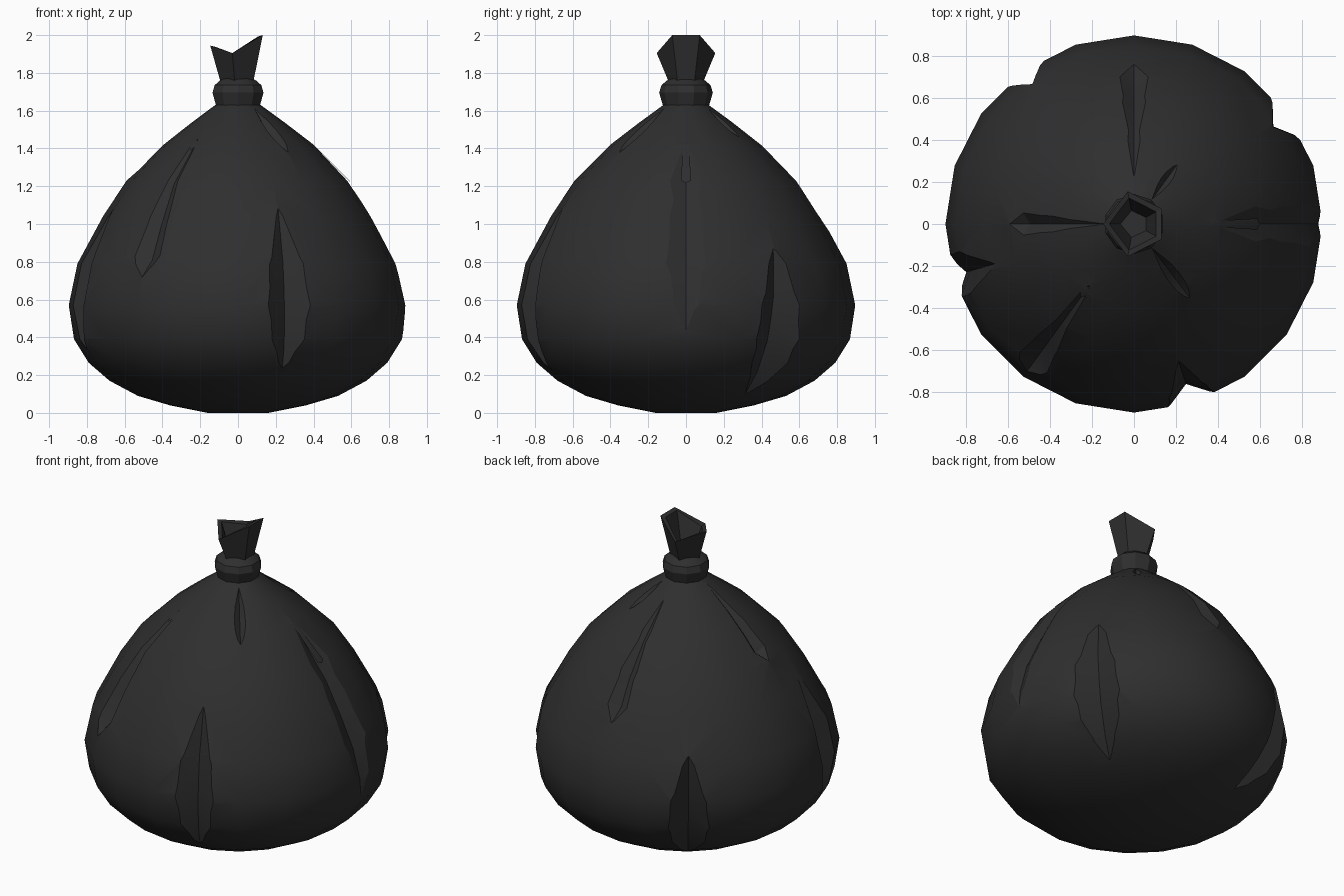
import bpy, bmesh, math
from mathutils import Vector

cube = bpy.data.objects.get("Cube")
if cube:
    bpy.data.objects.remove(cube, do_unlink=True)

plastic = bpy.data.materials.new("black_plastic")
plastic.use_nodes = True
colour = (0.028, 0.028, 0.028, 1)
plastic.diffuse_color = colour
plastic.node_tree.nodes["Principled BSDF"].inputs["Base Color"].default_value = colour


def loft(bm, rings):
    """Skin a list of equally long point rings and cap both ends."""
    loops = [[bm.verts.new(p) for p in ring] for ring in rings]
    n = len(loops[0])
    for a, b in zip(loops, loops[1:]):
        for i in range(n):
            j = (i + 1) % n
            bm.faces.new((a[i], a[j], b[j], b[i]))
    bm.faces.new(loops[0][::-1])
    bm.faces.new(loops[-1])


def circle(r, z, n, start=math.pi / 2):
    return [(r * math.cos(start + math.tau * i / n),
             r * math.sin(start + math.tau * i / n), z) for i in range(n)]


def finish(name, bm):
    bmesh.ops.remove_doubles(bm, verts=bm.verts, dist=1e-5)
    bmesh.ops.recalc_face_normals(bm, faces=bm.faces)
    mesh = bpy.data.meshes.new(name)
    bm.to_mesh(mesh)
    bm.free()
    mesh.materials.append(plastic)
    obj = bpy.data.objects.new(name, mesh)
    bpy.context.collection.objects.link(obj)
    return obj


def smooth(obj, degrees):
    bpy.ops.object.select_all(action='DESELECT')
    obj.select_set(True)
    bpy.context.view_layer.objects.active = obj
    bpy.ops.object.shade_smooth_by_angle(angle=math.radians(degrees))


# Bag body: turned profile of (radius, height)
profile = [(.16, 0), (.36, .04), (.53, .09), (.68, .17), (.79, .265), (.868, .39),
           (.896, .57), (.85, .79), (.715, 1.04), (.59, 1.23), (.4, 1.42),
           (.25, 1.535), (.12, 1.63)]
bm = bmesh.new()
loft(bm, [circle(r, z, 20) for r, z in profile])
body = finish("bag_body", bm)


def surface(z):
    """Radius and outward slope of the body at a height."""
    for (r0, z0), (r1, z1) in zip(profile, profile[1:]):
        if z <= z1:
            r = r0 + (r1 - r0) * (z - z0) / (z1 - z0)
            return r, Vector((z1 - z0, r0 - r1)).normalized()


# Creases: wedge cutters running down the body
LONG = [(0, 0), (.3, .75), (.5, 1), (.7, .95), (.9, .5), (1, 0)]
DROP = [(0, 0), (.3, .38), (.6, .75), (.84, 1), (1, 0)]
# angle, top height, bottom height, half width, depth, shape
creases = [
    (-72, 1.08, .24, .125, .09, LONG),
    (-126, 1.45, .72, .10, .06, DROP),
    (196, 1.08, .33, .125, .09, LONG),
    (35, .87, .1, .15, .1, LONG),
    (126, .84, .13, .13, .1, LONG),
    (0, 1.43, .44, .12, .045, LONG),
    (90, 1.55, .96, .08, .055, DROP),
    (180, 1.61, 1.23, .06, .05, DROP),
    (54, 1.61, 1.46, .025, .03, LONG),
    (-53, 1.61, 1.38, .035, .035, LONG),
]
bm = bmesh.new()
for angle, top, bottom, width, depth, shape in creases:
    a = math.radians(angle)
    out, side = Vector((math.cos(a), math.sin(a), 0)), Vector((-math.sin(a), math.cos(a), 0))
    rings = []
    for t, s in shape:
        z = top + (bottom - top) * t
        r, slope = surface(z)
        base = out * r + Vector((0, 0, z))
        normal = out * slope.x + Vector((0, 0, slope.y))
        s = max(s, .02)
        far = base + normal * depth * s * .6
        rings.append([base - normal * depth * s,
                      far + side * width * s * 1.6, far - side * width * s * 1.6])
    loft(bm, rings)
cutter = finish("crease_cutter", bm)
cutter.hide_render = True

cut = body.modifiers.new("creases", 'BOOLEAN')
cut.operation, cut.solver, cut.object = 'DIFFERENCE', 'EXACT', cutter
bpy.context.view_layer.objects.active = body
bpy.ops.object.modifier_apply(modifier=cut.name)
bpy.data.objects.remove(cutter, do_unlink=True)
smooth(body, 24)

# Knotted collar around the neck
bm = bmesh.new()
collar = [(.12, 1.62), (.142, 1.695), (.13, 1.735), (.1, 1.76), (.08, 1.77)]
loft(bm, [circle(r, z, 10) for r, z in collar])
smooth(finish("tied_collar", bm), 30)

# Open flared mouth with five uneven points
corners = [(29, .15, 2), (101, .158, 1.905), (180, .147, 1.945),
           (259, .158, 1.905), (331, .15, 2)]


def mouth_ring(scale, height=None, radius=None):
    ring = []
    for deg, r, z in corners:
        r = radius or r * scale
        a = math.radians(deg)
        ring.append((r * math.cos(a), r * math.sin(a), height or z - (1 - scale) * .04))
    return ring


bm = bmesh.new()
loft(bm, [mouth_ring(1, 1.75, .092), mouth_ring(1), mouth_ring(.8), mouth_ring(1, 1.79, .065)])
finish("flared_mouth", bm)
